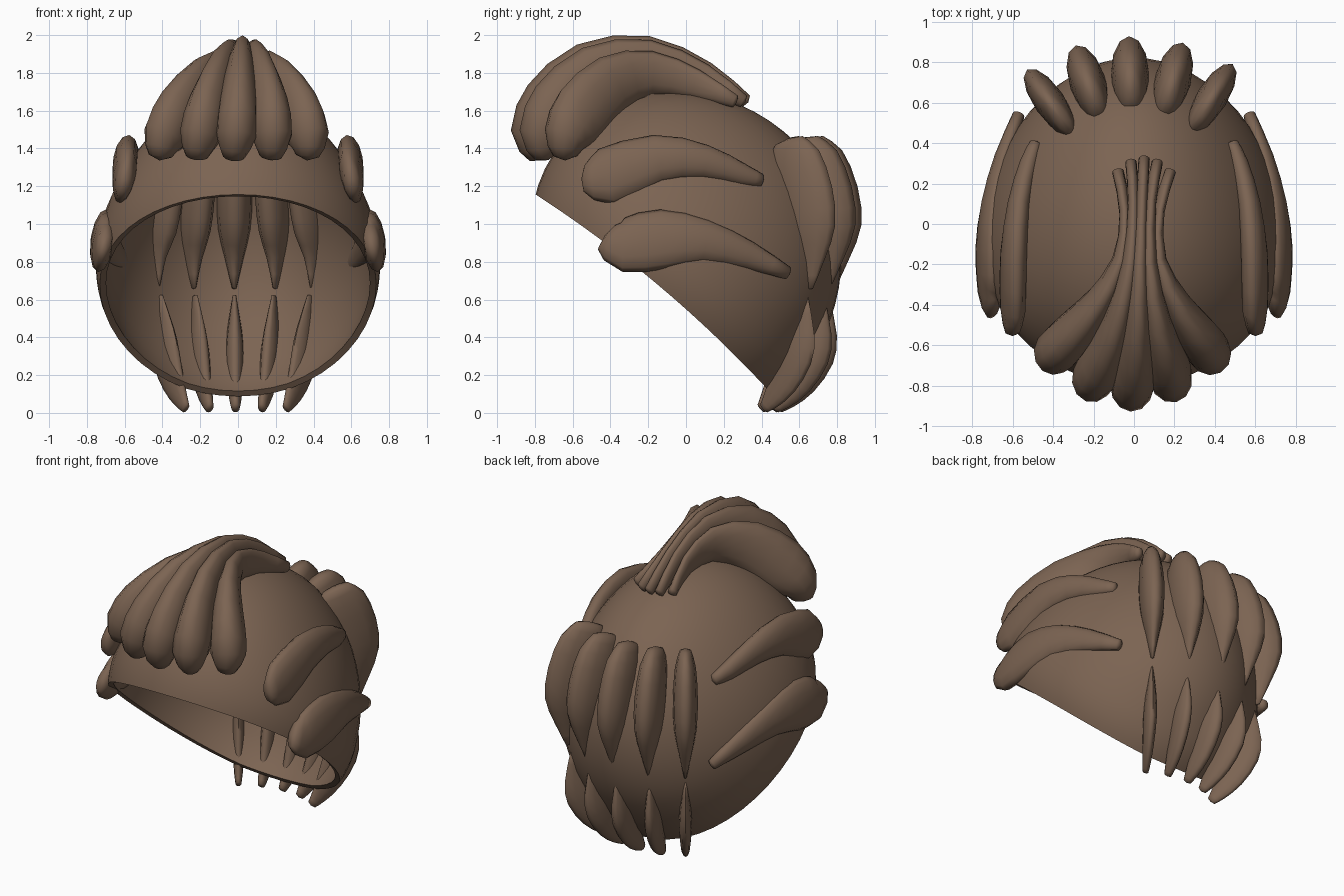
import bpy, bmesh, math
from mathutils import Vector, Matrix

cube = bpy.data.objects.get("Cube")
if cube:
    bpy.data.objects.remove(cube)

brown = bpy.data.materials.new("brown_hair")
brown.use_nodes = True
COLOR = (0.2, 0.127, 0.085, 1)
brown.diffuse_color = COLOR
brown.node_tree.nodes["Principled BSDF"].inputs["Base Color"].default_value = COLOR
CENTER = Vector((0, 0.015, 0.88))


def finish(name, bm, angle):
    bmesh.ops.recalc_face_normals(bm, faces=bm.faces)
    mesh = bpy.data.meshes.new(name)
    bm.to_mesh(mesh)
    bm.free()
    mesh.materials.append(brown)
    ob = bpy.data.objects.new(name, mesh)
    bpy.context.collection.objects.link(ob)
    bpy.ops.object.select_all(action='DESELECT')
    ob.select_set(True)
    bpy.context.view_layer.objects.active = ob
    if name == "hair_cap":
        mod = ob.modifiers.new("thickness", 'SOLIDIFY')
        mod.thickness = 0.035
        mod.offset = -1
        bpy.ops.object.modifier_apply(modifier=mod.name)
    bpy.ops.object.shade_smooth_by_angle(angle=math.radians(angle))


def spline(rows, steps=2):
    """Smoothly resample rows of (x, y, z, width, depth)."""
    out = []
    for i in range(len(rows) - 1):
        a, b, c, d = (rows[min(max(i + k, 0), len(rows) - 1)] for k in (-1, 0, 1, 2))
        for s in range(steps):
            t = s / steps
            out.append([0.5 * (2 * q + (r - p) * t + (2 * p - 5 * q + 4 * r - w) * t * t
                               + (3 * q - p - 3 * r + w) * t ** 3)
                        for p, q, r, w in zip(a, b, c, d)])
    return out + [list(rows[-1])]


def lock(name, rows, outward=None, sides=12):
    """Tapered lock of hair: elliptical rings along a path."""
    rows = spline(rows)
    pts = [Vector(r[:3]) for r in rows]
    bm = bmesh.new()
    rings = []
    for i, (p, r) in enumerate(zip(pts, rows)):
        tangent = (pts[min(i + 1, len(pts) - 1)] - pts[max(i - 1, 0)]).normalized()
        side = tangent.cross(outward or (p - CENTER)).normalized()
        out = side.cross(tangent)
        rings.append([bm.verts.new(p + side * r[3] * math.cos(a) + out * r[4] * math.sin(a))
                      for a in (math.tau * k / sides for k in range(sides))])
    for lo, hi in zip(rings, rings[1:]):
        for k in range(sides):
            n = (k + 1) % sides
            bm.faces.new((lo[k], lo[n], hi[n], hi[k]))
    # rounded tips
    for ring, p, q, r in ((rings[0], pts[0], pts[1], rows[0]), (rings[-1], pts[-1], pts[-2], rows[-1])):
        tip = bm.verts.new(p + (p - q).normalized() * 0.4 * min(r[3], r[4]))
        for k in range(sides):
            bm.faces.new((ring[k], ring[(k + 1) % sides], tip))
    finish(name, bm, 75)


# Cap: tilted dome, widest at its arched rim, open toward the face
bm = bmesh.new()
bmesh.ops.create_uvsphere(bm, u_segments=48, v_segments=28, radius=1)
bmesh.ops.scale(bm, vec=(0.74, 0.87, 0.79), verts=bm.verts)
CUT = -0.31
bmesh.ops.bisect_plane(bm, geom=bm.verts[:] + bm.edges[:] + bm.faces[:], dist=1e-4,
                       plane_co=(0, 0, CUT), plane_no=(0, 0, 1), clear_inner=True)
for v in bm.verts:
    weight = max(0, 1 - (v.co.z - CUT) / 0.3)
    v.co.x *= 1 - 0.25 * v.co.z
    if v.co.y > 0:
        v.co.y *= 0.99 - 0.1 * v.co.z + 0.06 * weight
    v.co.z += 0.05 * weight * max(0, 1 - (v.co.y / 0.8) ** 2)
bmesh.ops.transform(bm, verts=bm.verts,
                    matrix=Matrix.Translation(CENTER) @ Matrix.Rotation(math.radians(-40), 4, 'X'))
finish("hair_cap", bm, 50)

# Crest: five locks gathered on top, fanned over the forehead
# middle (y, z), outer (x, y, z), width, depth
CREST = [
    ((0.32, 1.65), (0.13, 0.26, 1.65), 0.028, 0.035),
    ((0.10, 1.78), (0.08, 0.05, 1.74), 0.030, 0.08),
    ((-0.20, 1.88), (0.09, -0.18, 1.80), 0.045, 0.115),
    ((-0.50, 1.81), (0.19, -0.39, 1.74), 0.075, 0.16),
    ((-0.70, 1.62), (0.31, -0.55, 1.58), 0.105, 0.18),
    ((-0.80, 1.47), (0.38, -0.63, 1.46), 0.108, 0.13),
    ((-0.77, 1.36), (0.39, -0.64, 1.36), 0.06, 0.065),
]
for j in range(-2, 3):
    f = j * j / 4
    rows = []
    for i, ((y, z), (ox, oy, oz), w, d) in enumerate(CREST):
        shift = 0.05 - 0.012 * i
        rows.append((shift + ox * j / 2, y + (oy - y) * f, z + (oz - z) * f, w, d))
    lock(f"crest_lock_{j + 3}", rows)

# Side locks: two per side, broad at the front and swept back
SIDES = {
    "upper": [(0.60, -0.54, 1.24, 0.07, 0.035), (0.60, -0.42, 1.25, 0.155, 0.06),
              (0.595, -0.15, 1.345, 0.13, 0.065), (0.57, 0.10, 1.33, 0.09, 0.055),
              (0.52, 0.30, 1.26, 0.06, 0.045), (0.485, 0.40, 1.23, 0.035, 0.03)],
    "lower": [(0.70, -0.42, 0.93, 0.08, 0.035), (0.715, -0.33, 0.89, 0.145, 0.055),
              (0.72, -0.12, 0.92, 0.16, 0.06), (0.70, 0.10, 0.91, 0.115, 0.055),
              (0.645, 0.33, 0.835, 0.075, 0.045), (0.57, 0.54, 0.74, 0.035, 0.03)],
}
for level, rows in SIDES.items():
    for label, s in (("left", 1), ("right", -1)):
        lock(f"{level}_{label}_side_lock", [(s * r[0], *r[1:]) for r in rows],
             outward=Vector((s, 0, 0.15)))

# Back locks: two rows of five, arranged around the vertical axis
# radius from axis, z, width, depth
BACKS = {
    "upper": [(0.64, 1.44, 0.045, 0.09), (0.67, 1.34, 0.08, 0.165), (0.73, 1.15, 0.095, 0.185),
              (0.765, 0.97, 0.085, 0.165), (0.775, 0.82, 0.05, 0.09), (0.76, 0.66, 0.012, 0.03)],
    "lower": [(0.73, 0.62, 0.01, 0.03), (0.70, 0.43, 0.04, 0.10), (0.67, 0.30, 0.05, 0.115),
              (0.60, 0.16, 0.042, 0.09), (0.53, 0.07, 0.032, 0.055), (0.485, 0.025, 0.022, 0.03)],
}
for level, rows in BACKS.items():
    for j in range(-2, 3):
        a = math.radians(16.6 * j - 1.5)
        direction = Vector((math.sin(a), math.cos(a), 0))
        slim = 1 - 0.05 * j * j
        lock(f"{level}_back_lock_{j + 3}",
             [(r * direction.x, r * direction.y, z, w * slim, d) for r, z, w, d in rows],
             outward=direction)
